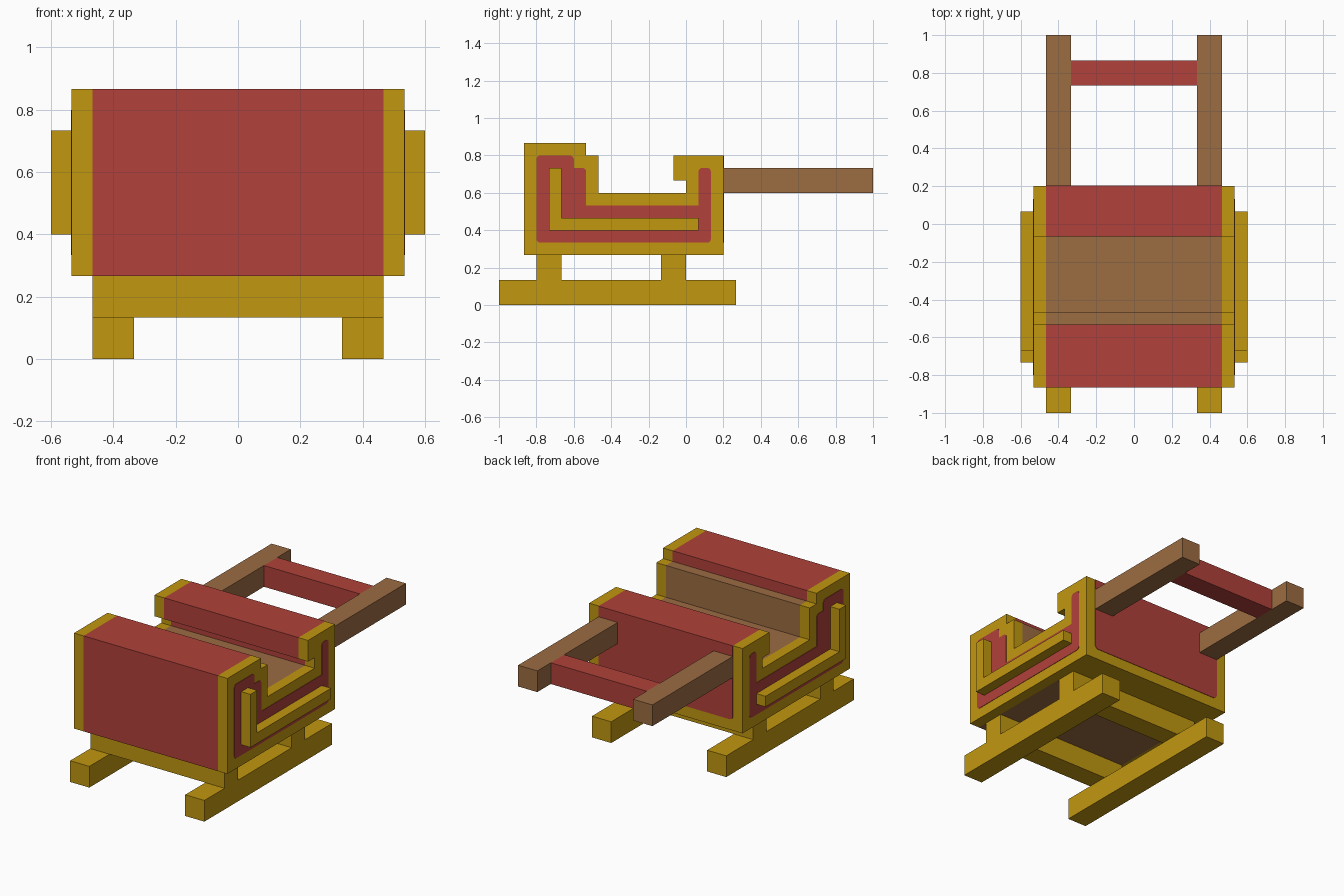
import bpy, bmesh
from mathutils import Vector

cube = bpy.data.objects.get("Cube")
if cube:
    bpy.data.objects.remove(cube, do_unlink=True)

U = 1 / 15  # module that every part is sized by


def srgb(r, g, b):
    lin = lambda c: c / 12.92 if c <= 0.04045 else ((c + 0.055) / 1.055) ** 2.4
    return (lin(r / 255), lin(g / 255), lin(b / 255), 1)


def material(name, colour):
    m = bpy.data.materials.new(name)
    m.use_nodes = True
    m.diffuse_color = colour
    bsdf = next(n for n in m.node_tree.nodes if n.type == 'BSDF_PRINCIPLED')
    bsdf.inputs["Base Color"].default_value = colour
    bsdf.inputs["Roughness"].default_value = 0.8
    return m


GOLD = material("gold", srgb(193, 151, 16))
RED = material("red", srgb(177, 65, 58))
BROWN = material("brown wood", srgb(156, 108, 66))


def prism(name, pts, axis, lo, hi, mats, rule=None, radius=0):
    """Extrude a profile along x (points are y, z) or y (points are x, z).
    All lengths are in modules; convex corners can be rounded."""
    bm = bmesh.new()
    place = (lambda p: (lo, p[0], p[1])) if axis == 'x' else (lambda p: (p[0], lo, p[1]))
    face = bm.faces.new([bm.verts.new(place(p)) for p in pts])
    if radius:
        n = len(pts)
        convex = []
        for i, v in enumerate(face.verts):
            a, b, c = (Vector(pts[(i + k) % n]) for k in (-1, 0, 1))
            if (b - a).cross(c - b) > 0:
                convex.append(v)
        bmesh.ops.bevel(bm, geom=convex, offset=radius, segments=3,
                        profile=0.5, affect='VERTICES')
    ext = bmesh.ops.extrude_face_region(bm, geom=bm.faces[:])
    move = Vector((hi - lo, 0, 0)) if axis == 'x' else Vector((0, hi - lo, 0))
    bmesh.ops.translate(bm, vec=move,
                        verts=[g for g in ext["geom"] if isinstance(g, bmesh.types.BMVert)])
    bmesh.ops.scale(bm, vec=(U, U, U), verts=bm.verts[:])
    bmesh.ops.recalc_face_normals(bm, faces=bm.faces[:])
    bm.normal_update()
    for f in bm.faces:
        f.material_index = rule(f.normal) if rule else 0
    me = bpy.data.meshes.new(name)
    bm.to_mesh(me)
    bm.free()
    for m in mats:
        me.materials.append(m)
    ob = bpy.data.objects.new(name, me)
    bpy.context.scene.collection.objects.link(ob)
    return ob


def box(name, x, y, z, mat):
    pts = [(y[0], z[0]), (y[1], z[0]), (y[1], z[1]), (y[0], z[1])]
    return prism(name, pts, 'x', x[0], x[1], [mat])


# Profiles (y, z), counter-clockwise
SIDE = [(-13, 4), (3, 4), (3, 12), (-1, 12), (-1, 10), (0, 10), (0, 9), (-7, 9),
        (-7, 12), (-8, 12), (-8, 13), (-13, 13)]
PANEL = [(-12, 5), (2, 5), (2, 11), (1, 11), (1, 8), (-8, 8), (-8, 11), (-9, 11),
         (-9, 12), (-12, 12)]
TRIM = [(-11, 6), (1, 6), (1, 7), (-10, 7), (-10, 11), (-11, 11)]

# Parts that repeat on both sides
for side, s in (("left", 1), ("right", -1)):
    span = lambda a, b: sorted((s * a, s * b))
    prism(side + "_side_wall", SIDE, 'x', *span(7, 8), [GOLD])
    prism(side + "_side_panel", PANEL, 'x', *span(7.99, 8.04), [RED], radius=0.3)
    prism(side + "_side_trim", TRIM, 'x', *span(8, 9), [GOLD])
    box(side + "_runner", span(5, 7), (-15, 4), (0, 2), GOLD)
    box(side + "_handle", span(5, 7), (3, 15), (9, 11), BROWN)

# Crossbeams under the body and the bar between the handles
box("front_crossbeam", (-7, 7), (-12, -10), (2, 4), GOLD)
box("rear_crossbeam", (-7, 7), (-2, 0), (2, 4), GOLD)
box("handle_bar", (-5, 5), (11, 13), (9, 11), RED)

# Front block, wooden underneath
prism("front_block", [(-13, 4), (-8, 4), (-8, 13), (-13, 13)], 'x', -7, 7,
      [RED, BROWN], lambda n: 1 if n.z < -0.5 else 0)

# Wooden seat with a step against the front block
prism("seat", [(-8, 4), (0, 4), (0, 9), (-7, 9), (-7, 12), (-8, 12)], 'x', -7, 7, [BROWN])

# Rear block with an overhanging lip, gold on its back and underside
prism("rear_block", [(0, 4), (3, 4), (3, 12), (-1, 12), (-1, 10), (0, 10)], 'x', -7, 7,
      [RED, GOLD], lambda n: 1 if n.y > 0.5 or n.z < -0.5 else 0)

# Red back panel with rounded lower corners, running up to the top edge
back = [(-7, 5.3), (-6.91, 5.09), (-6.7, 5), (6.7, 5), (6.91, 5.09), (7, 5.3), (7, 12), (-7, 12)]
prism("back_panel", back, 'y', 2.99, 3.04, [RED])
